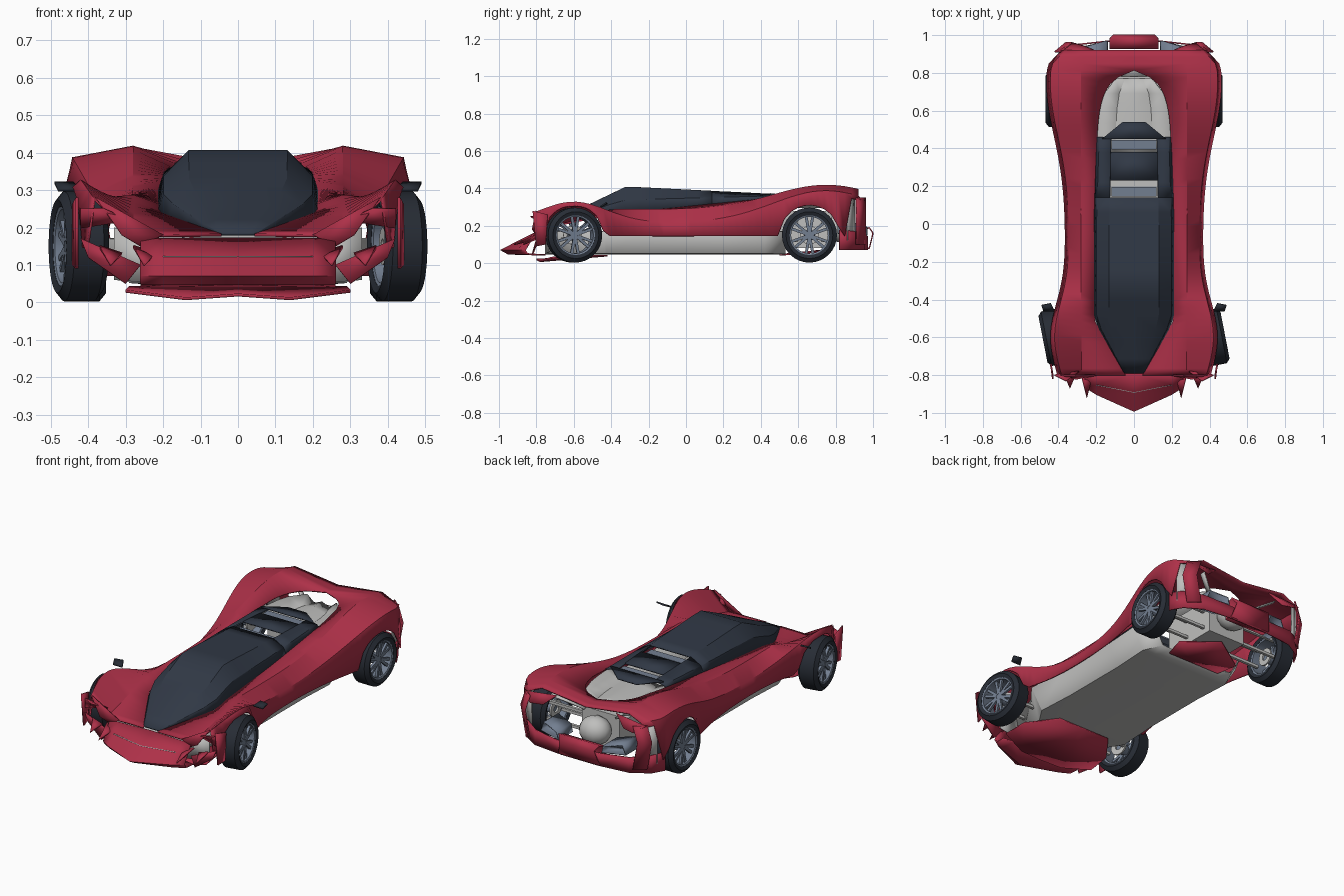
import bpy, bmesh
from math import pi, cos, sin, exp, sqrt, radians
from mathutils import Matrix, Vector

if "Cube" in bpy.data.objects:
    bpy.data.objects.remove(bpy.data.objects["Cube"])

FRONT_AXLE, REAR_AXLE, AXLE_HEIGHT, ARCH_RADIUS = -.6, .66, .15, .16
parts = []


def material(name, *rgb):
    mat = bpy.data.materials.new(name)
    mat.use_nodes = True
    mat.diffuse_color = (*rgb, 1)
    shader = mat.node_tree.nodes["Principled BSDF"]
    shader.inputs["Base Color"].default_value = (*rgb, 1)
    return mat


red = material("crimson paint", .42, .03, .065)
glass = material("dark slate glass", .03, .04, .06)
rubber = material("tyre rubber", .02, .025, .035)
grey = material("light grey metal", .52, .52, .51)
steel = material("blue steel", .17, .21, .28)


def make(name, verts, faces, mat, mirror=False, thick=0):
    mesh = bpy.data.meshes.new(name)
    mesh.from_pydata([Vector(v) for v in verts], [], faces)
    bm = bmesh.new()
    bm.from_mesh(mesh)
    bmesh.ops.remove_doubles(bm, verts=bm.verts, dist=.0001)
    bmesh.ops.recalc_face_normals(bm, faces=bm.faces)
    bm.to_mesh(mesh)
    bm.free()
    mesh.materials.append(mat)
    part = bpy.data.objects.new(name, mesh)
    bpy.context.collection.objects.link(part)
    if mirror:
        part.modifiers.new("mirror", "MIRROR")
    if thick:
        shell = part.modifiers.new("thickness", "SOLIDIFY")
        shell.thickness, shell.offset = thick, 0
    parts.append(part)
    return part


def loft(name, rows, mat, mirror=True, thick=.008, closed=False):
    n = len(rows[0])
    faces = [(i * n + j, i * n + (j + 1) % n, (i + 1) * n + (j + 1) % n, (i + 1) * n + j)
             for i in range(len(rows) - 1) for j in range(n if closed else n - 1)]
    return make(name, [p for row in rows for p in row], faces, mat, mirror, thick)


def plate(name, mat, *points):
    return make(name, points, [tuple(range(len(points)))], mat, True, .008)


def box(name, mat, centre, size, mirror=False):
    bm = bmesh.new()
    bmesh.ops.create_cube(bm, size=1)
    place = Matrix.Translation(centre) @ Matrix.Diagonal((*size, 1))
    verts = [place @ v.co for v in bm.verts]
    faces = [[v.index for v in f.verts] for f in bm.faces]
    bm.free()
    return make(name, verts, faces, mat, mirror)


def lathe(name, profile, mat, place, closed=True, steps=32):
    # turn (x, radius) points around the x axis
    angles = [2 * pi * k / steps for k in range(steps + 1)]
    rows = [[(x, r * cos(a), r * sin(a)) for x, r in profile] for a in angles]
    part = loft(name, rows, mat, False, 0, closed)
    part.data.transform(place)


def stations(start, end, count):
    return [start + (end - start) * i / count for i in range(count + 1)]


# Shape rules along the car
def swell(y, centre, width):
    return exp(-((y - centre) / width) ** 2)


def opening(y):
    # canopy and engine opening: half width and height of its rim
    half = min(.21, .05 + .57 * (y + .79))
    if y > 0:
        half = (.21 - .03 * y) * sqrt(max(0, 1 - (y / .8) ** 8))
    return half, .3 + .1 * min(y, .6) - .1 * max(0, -.4 - y)


def sill(y):
    height = .145 if y < .86 else 1
    for axle in (FRONT_AXLE, REAR_AXLE):
        reach = ARCH_RADIUS ** 2 - (y - axle) ** 2
        if reach > 0:
            height = AXLE_HEIGHT + sqrt(reach)
    return height


def body_section(y):
    front, rear = swell(y, FRONT_AXLE, .25), swell(y, .75, .4)
    rim_x, rim_z = opening(y)
    crest = .285 - .27 * max(0, -.4 - y) + .13 * rear
    shoulder_x = .34 + .08 * front + .1 * rear - .8 * max(0, y - .84)
    shoulder_z = .215 + .11 * front + .17 * rear
    return [(rim_x, y, rim_z), (.28, y, crest), (shoulder_x, y, shoulder_z),
            (shoulder_x + .02, y, min(sill(y), shoulder_z - .02))]


def canopy_section(y):
    rim_x, rim_z = opening(y)
    roof = max(rim_z, min(.18 + .48 * (y + .79), .405 - .05 * max(0, y + .3)))
    return [(rim_x, y, rim_z), (.93 * rim_x, y, (rim_z + roof) / 2),
            (.62 * rim_x, y, roof), (0, y, roof)]


# Body shell
loft("body_shell", [body_section(y) for y in stations(-.8, .92, 48)], red)

# Canopy, open louvred rear and pointed tail
loft("canopy", [canopy_section(y) for y in stations(-.79, .14, 12)], glass)
loft("canopy_side", [canopy_section(y)[:3] for y in stations(.14, .46, 4)], glass)
loft("rear_louver", [canopy_section(y)[2:] for y in (.23, .38)], glass)
plate("canopy_tail", glass, (0, .45, .37), (.17, .45, .37), (.06, .54, .36), (0, .54, .36))
for y in (.17, .42):
    box("louver_blade", steel, (0, y, .36), (.24, .05, .008))

# Nose wedge, its thin slot and the front splitter
loft("nose", [[(0, -.79 - .2 * reach, z), (.2, -.8 - .1 * reach, z), (.26, -.8 - .06 * reach, z)]
              for z, reach in ((.17, 0), (.12, .5), (.07, 1), (.05, .8), (.045, -.2))], red)
plate("nose_slot", grey, (0, -.89, .118), (.2, -.85, .118), (.2, -.85, .124), (0, -.89, .124))
plate("front_splitter", red, (0, -.8, .02), (.14, -.78, .01), (.3, -.72, .03),
      (.29, -.58, .04), (.17, -.42, .04), (0, -.42, .04))

# Front corner blades and spikes
plate("fender_blade", red, (.43, -.8, .09), (.44, -.75, .1), (.44, -.74, .26), (.43, -.82, .28))
plate("upper_arm", red, (.29, -.78, .22), (.36, -.83, .25), (.42, -.8, .25), (.42, -.8, .2))
plate("lower_arm", red, (.26, -.8, .1), (.42, -.8, .17), (.4, -.8, .12), (.3, -.82, .05))
plate("fender_face", red, (.2, -.8, .18), (.38, -.8, .28), (.31, -.82, .18), (.26, -.8, .15))
for x, tip in ((.25, -.92), (.34, -.87)):
    plate("front_spike", red, (x - .03, -.8, .13), (x, tip, .1), (x + .03, -.8, .15))
plate("front_inlet", grey, (.2, -.75, .05), (.33, -.73, .06), (.33, -.73, .2), (.2, -.75, .17))

# Underbody tub, narrow between the wheels
loft("underbody", [[(0, y, .05), (.6 * x, y, .05), (.8 * x, y, .055), (x, y, .17)]
                   for y, x in ((-.75, .2), (-.53, .28), (-.43, .36), (-.2, .345),
                                (.2, .345), (.42, .36), (.53, .3))], grey)
plate("rear_floor_plate", red, (0, .5, .045), (.17, .5, .045), (.2, .62, .05), (0, .74, .07))

# Engine bay
loft("engine_cover", [[(0, y, .32), (.5 * opening(y)[0], y, .3), (opening(y)[0], y, .34)]
                      for y in stations(.38, .77, 5)], grey)
box("engine_block", grey, (0, .61, .18), (.24, .34, .2))
lathe("gearbox", [(.09 * cos(a), .08 * sin(a)) for a in stations(0, pi, 8)], grey,
      Matrix.Translation((0, .83, .19)), False, 16)
for z in (.12, .22):
    for y in (REAR_AXLE - .07, REAR_AXLE + .07):
        box("rear_wishbone", grey, (.24, y, z), (.28, .016, .016), True)
for y in (FRONT_AXLE - .06, FRONT_AXLE + .06):
    box("front_wishbone", grey, (.28, y, .13), (.2, .016, .016), True)
loft("bay_brace", [[(.1, y, .27), (.25, y + .1, .35)] for y in (.76, .79)], grey)

# Rear bumper, corner struts and exhausts
bumper_line = ((0, .97), (.12, .97), (.3, .95), (.4, .89), (.44, .82))
loft("rear_bumper", [[(x, y, z + .2 * x * x * (z > .1)) for x, y in bumper_line] for z in (.07, .14)], red)
loft("tail_block", [[(x, .93, .08), (x, .98, .08), (.85 * x, 1, .16), (x, .98, .19), (x, .93, .17)]
                    for x in (-.13, .13)], red, False, closed=True)
loft("corner_strut", [[(x, .96, z), (x + .06, .91, z)]
                      for x, z in ((.33, .35), (.36, .26), (.33, .1))], red)
loft("inner_strut", [[(.36, .9, z), (.42, .86, z)] for z in (.36, .12)], grey)
plate("tail_fin", red, (.19, .91, .37), (.39, .92, .35), (.33, .96, .31), (.26, .94, .31))
loft("exhaust", [[(.14, y, .15), (.27, y - .03, .16), (.25, y - .03, .21), (.15, y, .19)]
                 for y in (.84, .97)], steel, closed=True)

# Door mirrors
plate("door_mirror", rubber, (.42, -.46, .3), (.48, -.46, .3), (.49, -.43, .32), (.44, -.42, .32))


# Wheels, the front pair steered
def wheel(label, x, y, turn):
    flip = pi if x < 0 else 0
    place = Matrix.Translation((x, y, AXLE_HEIGHT)) @ Matrix.Rotation(turn + flip, 4, "Z")
    lathe(label + "_tyre", [(-.05, .106), (-.058, .125), (-.04, .147), (.04, .147),
                            (.058, .125), (.05, .106)], rubber, place)
    lathe(label + "_rim", [(.05, .108), (.046, .098), (-.046, .098), (-.05, .108)], steel, place)
    lathe(label + "_hub", [(.035, 0), (.035, .02), (.01, .03), (-.03, .03), (-.03, 0)], steel, place)
    lathe(label + "_brake", [(-.03, .02), (-.03, .05), (-.04, .05), (-.04, .02)], grey, place)
    for k in range(6):
        for lean in (-.18, .18):
            spoke = box(label + "_spoke", steel, (.03, 0, .06), (.014, .015, .09))
            spoke.data.transform(place @ Matrix.Rotation(pi * k / 3 + lean, 4, "X"))


for label, side in (("left", 1), ("right", -1)):
    wheel("front_" + label, side * .425, FRONT_AXLE, radians(11))
    wheel("rear_" + label, side * .41, REAR_AXLE, 0)

# Smooth shading with crisp creases
bpy.ops.object.select_all(action="DESELECT")
for part in parts:
    part.select_set(True)
bpy.context.view_layer.objects.active = parts[0]
bpy.ops.object.shade_smooth_by_angle(angle=radians(28))
